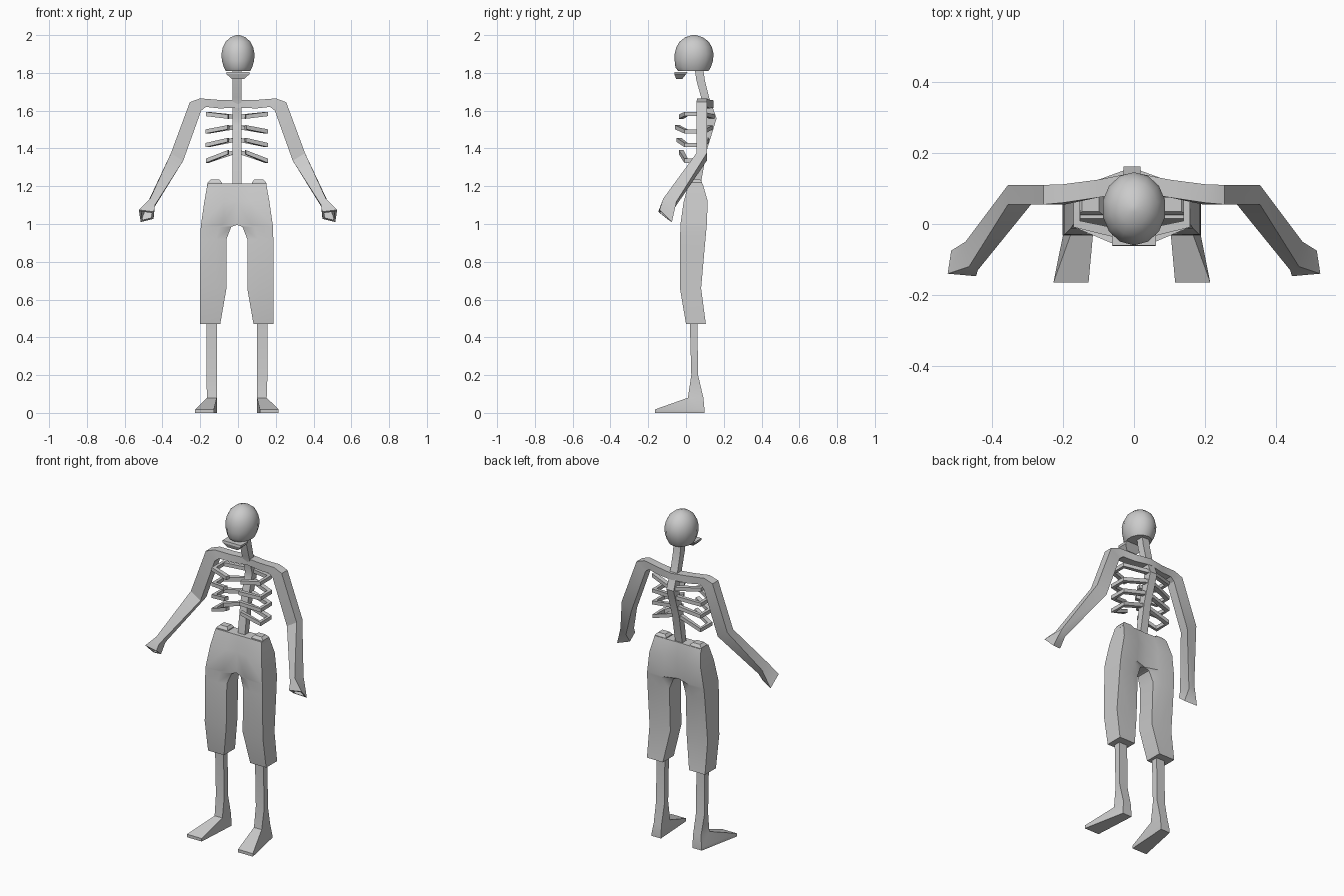
import bpy, bmesh, math
from mathutils import Vector

if "Cube" in bpy.data.objects:
    bpy.data.objects.remove(bpy.data.objects["Cube"])


def loft(name, rings, cap_start=True, cap_end=True, mirror=False, x=0.0, angle=30):
    """Skin a list of equal-length point rings, optionally mirrored over x."""
    bm = bmesh.new()
    vs = [[bm.verts.new(p) for p in r] for r in rings]
    n = len(rings[0])
    for a, b in zip(vs, vs[1:]):
        for i in range(n):
            j = (i + 1) % n
            quad = (a[i], a[j], b[j], b[i])
            # the open seam of a mirrored part lies on the x = 0 plane
            if mirror and all(abs(v.co.x) < 1e-5 for v in quad):
                continue
            bm.faces.new(quad)
    if cap_start:
        bm.faces.new(vs[0])
    if cap_end:
        bm.faces.new(vs[-1])
    bmesh.ops.recalc_face_normals(bm, faces=bm.faces)
    me = bpy.data.meshes.new(name)
    bm.to_mesh(me)
    bm.free()
    me.shade_smooth()
    me.set_sharp_from_angle(angle=math.radians(angle))
    ob = bpy.data.objects.new(name, me)
    bpy.context.collection.objects.link(ob)
    ob.location.x = x
    if mirror:
        m = ob.modifiers.new("Mirror", 'MIRROR')
        m.use_clip = True
    return ob


def rect(x0, x1, y0, y1, z):
    return [(x0, y0, z), (x1, y0, z), (x1, y1, z), (x0, y1, z)]


def bar(path, w, h):
    """Rectangular rings along a mostly horizontal path."""
    pts = [Vector(p) for p in path]
    rings = []
    for i, p in enumerate(pts):
        t = pts[min(i + 1, len(pts) - 1)] - pts[max(i - 1, 0)]
        s = Vector((t.y, -t.x, 0)).normalized() * w / 2
        u = Vector((0, 0, h / 2))
        rings.append([p - s - u, p + s - u, p + s + u, p - s + u])
    return rings


MID = -0.006  # the torso and legs sit slightly off centre

# Skull: rounded dome with straighter sides and a flat base
profile = [(1.81, .74), (1.83, .86), (1.865, .97), (1.9, 1), (1.935, .92),
           (1.965, .75), (1.988, .46), (2.0, .1)]
skull = []
for z, s in profile:
    ring = []
    for i in range(14):
        a = 2 * math.pi * (i + .5) / 14
        front = 1.12 if z < 1.87 and math.sin(a) < -.5 else 1
        ring.append((.09 * s * math.cos(a), .043 + .103 * min(1, s * front) * math.sin(a), z))
    skull.append(ring)
loft("skull", skull)

# Jaw
loft("jaw", [rect(-.062, .062, -.06, .01, 1.806),
             rect(-.06, .06, -.062, .0, 1.793),
             rect(-.034, .034, -.052, -.02, 1.768)])

# Neck and spine
spine = [(.045, .09, 1.83), (.055, .10, 1.76), (.08, .122, 1.67), (.11, .162, 1.56),
         (.10, .15, 1.52), (.065, .11, 1.39), (.038, .076, 1.2)]
loft("spine", [rect(-.024, .024, y0, y1, z) for y0, y1, z in spine], x=MID)

# Collar, arms and hollow hands
arm = [[(x, yb, zt), (x, yf, zt), (xi, yf, zb), (xi, yb, zb)] for x, xi, yf, yb, zt, zb in (
    (0, 0, .09, .145, 1.655, 1.615),
    (.10, .10, .075, .125, 1.657, 1.612),
    (.20, .17, .06, .112, 1.665, 1.62),
    (.255, .195, .055, .11, 1.645, 1.60),
    (.355, .29, .055, .11, 1.375, 1.335))]
arm.append([(.475, -.05, 1.12), (.465, -.12, 1.135), (.44, -.13, 1.10), (.445, -.06, 1.085)])
hand = [Vector(p) for p in ((.515, -.075, 1.01), (.525, -.14, 1.075),
                            (.445, -.147, 1.065), (.447, -.10, 1.027))]
centre = sum(hand, Vector()) / 4
arm += [hand, [p.lerp(centre, .3) for p in hand]]
loft("arms", arm, cap_start=False, cap_end=False, mirror=True)

# Ribs: outer height, inner height, spine depth, front depth
for k, (zo, zi, yb, yf) in enumerate(((1.582, 1.568, .14, -.025), (1.49, 1.512, .13, -.045),
                                      (1.418, 1.445, .11, -.037), (1.335, 1.38, .085, -.025))):
    loft(f"ribs_{k + 1}", bar([(.015, yb, zi), (.155, .09, zo), (.155, .0, zo),
                               (.045, yf, zi)], .026, .022), mirror=True, x=MID)

# Trousers: inner x, outer x, front y, back y, inner front/back y, z
trousers = [(0, .155, .015, .088, .015, .085, 1.215),
            (0, .172, -.012, .115, .0, .095, 1.12),
            (0, .19, -.03, .11, -.005, .085, .995),
            (.03, .191, -.03, .109, -.01, .085, .985),
            (.055, .193, -.031, .103, -.02, .09, .92),
            (.055, .195, -.032, .08, -.026, .08, .66),
            (.088, .195, .0, .105, .0, .105, .47)]
rings = []
for xi, xo, yf, yb, yfi, ybi, z in trousers:
    xm = xi + (xo - xi) * .4
    rings.append([(xi, yfi, z), (xm, yf, z), (xo, yf, z), (xo, yb, z), (xm, yb, z), (xi, ybi, z)])
loft("trousers", rings, mirror=True, x=MID, angle=35)

# Hip bones peeking over the waist
loft("hip_bones", [rect(.08, .158, .025, .085, 1.2), rect(.08, .155, .025, .085, 1.22),
                   rect(.092, .14, .035, .075, 1.235)], mirror=True, x=MID)

# Shins and feet
shin = [rect(.106, .162, .02, .06, .49), rect(.106, .162, .028, .064, .2),
        rect(.106, .158, .01, .092, .08)]
for z in (.018, 0):
    shin.append([(.122, -.165, z), (.221, -.165, z), (.168, .098, z), (.106, .098, z)])
loft("legs_and_feet", shin, mirror=True, x=MID)
